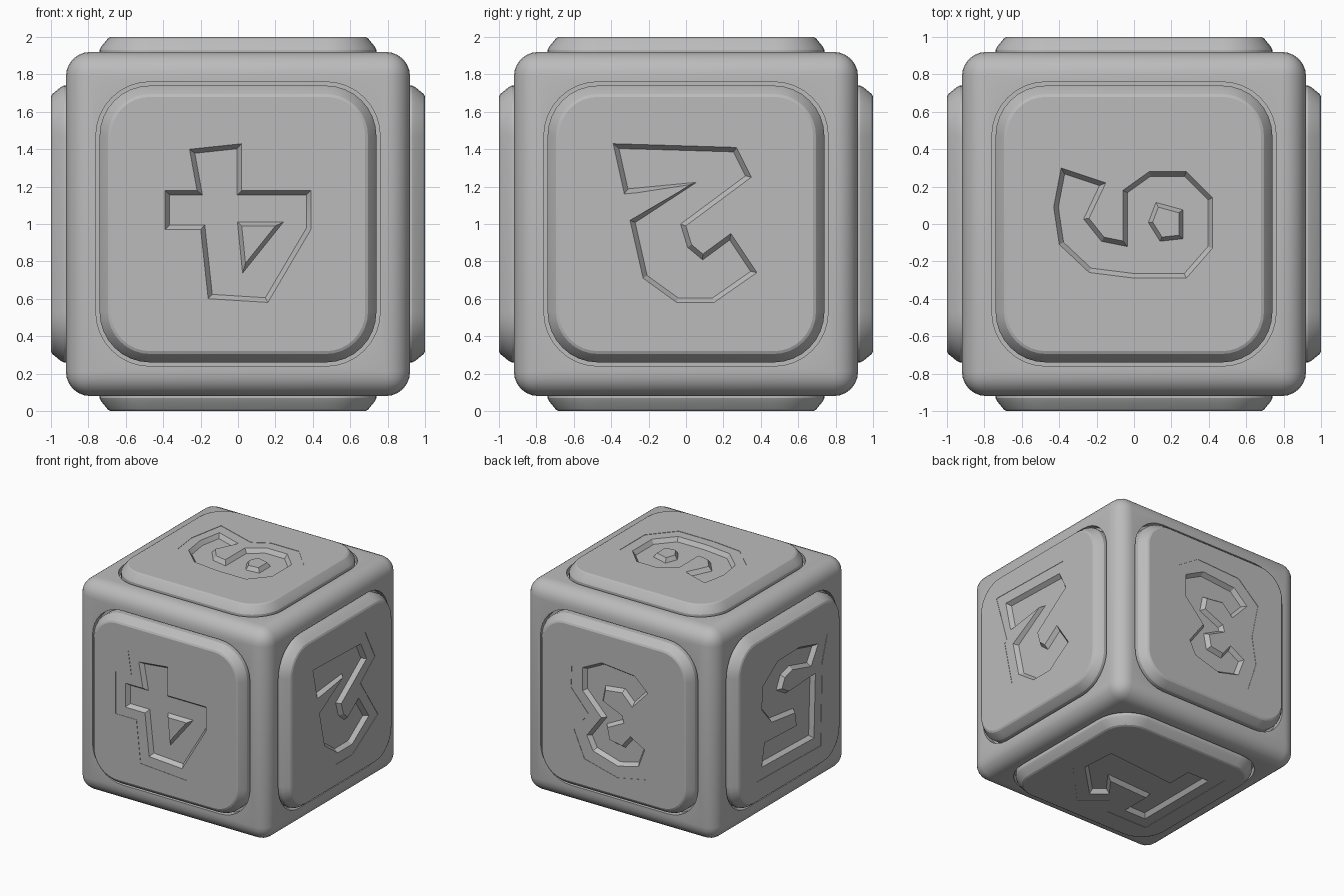
import bpy, bmesh, math
from mathutils import Matrix, Vector

cube = bpy.data.objects.get("Cube")
if cube:
    bpy.data.objects.remove(cube)

grey = bpy.data.materials.new("plain grey")
grey.use_nodes = True
grey.diffuse_color = (0.5, 0.5, 0.5, 1)
grey.node_tree.nodes["Principled BSDF"].inputs["Base Color"].default_value = (0.5, 0.5, 0.5, 1)

MIDDLE = Vector((0, 0, 1))
CORNER_CENTRE = 0.47


def make_object(name, bm, matrix):
    bmesh.ops.recalc_face_normals(bm, faces=bm.faces)
    mesh = bpy.data.meshes.new(name)
    bm.to_mesh(mesh)
    bm.free()
    mesh.materials.append(grey)
    obj = bpy.data.objects.new(name, mesh)
    obj.matrix_world = matrix
    bpy.context.collection.objects.link(obj)
    return obj


def loft(name, rings, matrix):
    """Solid through stacked outlines, given as (points, height) pairs."""
    bm = bmesh.new()
    loops = [[bm.verts.new((p[0], p[1], h)) for p in pts] for pts, h in rings]
    for low, high in zip(loops, loops[1:]):
        for i in range(len(low)):
            bm.faces.new((low[i - 1], low[i], high[i], high[i - 1]))
    bm.faces.new(loops[0][::-1])
    bm.faces.new(loops[-1])
    return make_object(name, bm, matrix)


def rounded_square(half, steps=8):
    """Square outline with arcs about shared corner centres."""
    pts = []
    for q in range(4):
        for s in range(steps + 1):
            a = math.pi / 2 * (q + s / steps)
            m = math.pi / 2 * (q + 0.5)
            r = half - CORNER_CENTRE
            pts.append((math.copysign(CORNER_CENTRE, math.cos(m)) + r * math.cos(a),
                        math.copysign(CORNER_CENTRE, math.sin(m)) + r * math.sin(a)))
    return pts


def inset(pts, dist):
    """Move every side of an outline inwards by dist, with mitred corners."""
    area = sum(a[0] * b[1] - a[1] * b[0] for a, b in zip(pts, pts[1:] + pts[:1]))
    side = 1 if area > 0 else -1
    result = []
    for i, p in enumerate(pts):
        p = Vector(p)
        d1 = (p - Vector(pts[i - 1])).normalized()
        d2 = (Vector(pts[(i + 1) % len(pts)]) - p).normalized()
        n1, n2 = Vector((-d1.y, d1.x)) * side, Vector((-d2.y, d2.x)) * side
        result.append(p + (n1 + n2) * dist / max(1 + n1.dot(n2), 0.25))
    return result


def cut(obj, cutter):
    """Subtract the cutter for good, then discard it."""
    cutter.hide_render = True
    mod = obj.modifiers.new("cut", "BOOLEAN")
    mod.operation, mod.solver, mod.object = "DIFFERENCE", "EXACT", cutter
    bpy.context.view_layer.update()
    select(obj)
    bpy.ops.object.modifier_apply(modifier=mod.name)
    bpy.data.objects.remove(cutter)


def select(obj):
    bpy.ops.object.select_all(action="DESELECT")
    obj.select_set(True)
    bpy.context.view_layer.objects.active = obj


def smooth(obj, degrees):
    select(obj)
    bpy.ops.object.shade_smooth_by_angle(angle=math.radians(degrees))


# Rounded body
bm = bmesh.new()
bmesh.ops.create_cube(bm, size=1.84)
bmesh.ops.bevel(bm, geom=bm.edges[:], offset=0.13, segments=6, profile=0.5, affect="EDGES")
body = make_object("body", bm, Matrix.Translation(MIDDLE))


def add_side(name, right, up, border, mark, hole=None):
    """Pocket, raised panel and engraved mark; outlines in hundredths."""
    u, v = Vector(right), Vector(up)
    frame = Matrix((u, v, u.cross(v))).transposed().to_4x4()
    frame = Matrix.Translation(MIDDLE) @ frame
    border, mark, hole = [[(x / 100, y / 100) for x, y in pts or []]
                          for pts in (border, mark, hole)]

    # Narrow groove around the panel
    pocket = rounded_square(0.76)
    cut(body, loft("pocket_cutter", [(pocket, 0.86), (pocket, 1.1)], frame))

    # Panel with a chamfered rim
    panel = loft(name + "_panel", [(rounded_square(half), h) for half, h in
                 ((0.74, 0.84), (0.74, 0.93), (0.73, 0.95), (0.695, 0.993), (0.68, 1))], frame)

    # Hairline border, then the tapered recess
    cut(panel, loft("border_cutter", [(border, 0.997), (border, 1.05)], frame))
    cut(panel, loft("mark_cutter", [(inset(mark, 0.025), 0.962), (inset(mark, -0.005), 1.005)], frame))
    smooth(panel, 25)

    # Island left standing inside the recess
    if hole:
        loft(name + "_island", [(inset(hole, -0.025), 0.955), (hole, 0.997)], frame)


add_side("front", (1, 0, 0), (0, 0, 1),
         [(-36, 47), (11, 52), (11, 27), (47, 27), (47, -5), (20, -51), (-24, -48),
          (-28, -11), (-48, -11), (-48, 26), (-33, 27)],
         [(-26, 40), (2, 43), (2, 18), (39, 18), (39, -3), (16, -42), (-16, -40),
          (-20, -3), (-39, -3), (-39, 18), (-22, 18)],
         [(2, -1), (20, -1), (4, -21)])

add_side("right", (0, 1, 0), (0, 0, 1),
         [(-50, 52), (32, 50), (46, 23), (26, 7), (50, -29), (15, -51), (-8, -51),
          (-31, -34), (-40, 7), (-37, 8)],
         [(-39, 43), (27, 41), (35, 25), (0, -1), (3, -11), (9, -16), (24, -5), (38, -26),
          (15, -42), (-5, -42), (-23, -29), (-30, 2), (2, 21), (-33, 16)])

add_side("top", (1, 0, 0), (0, 1, 0),
         [(-45, 41), (-8, 29), (6, 37), (33, 37), (51, 18), (51, -16), (33, -37),
          (-1, -37), (-28, -34), (-48, -15), (-51, 9)],
         [(-39, 30), (-15, 22), (-24, 3), (-16, -7), (-6, -9), (-6, 18), (8, 28), (28, 28),
          (42, 14), (42, -13), (28, -29), (0, -29), (-24, -26), (-40, -11), (-43, 9)],
         [(13, 9), (24, 6), (24, -6), (15, -7), (10, 1)])

add_side("back", (-1, 0, 0), (0, 0, 1),
         [(-40, 38), (-18, 52), (24, 50), (44, 32), (38, 2), (42, -22), (34, -47),
          (4, -53), (-28, -45), (-38, -22), (-24, -5), (-41, 14)],
         [(30, -22), (24, -38), (4, -43), (-20, -36), (-26, -24), (-12, -5), (-30, 14),
          (-30, 34), (-12, 43), (20, 40), (33, 28), (18, 12), (8, 22), (-8, 20),
          (-10, 10), (8, 2), (10, -4), (-6, -12), (-4, -22), (8, -24), (16, -14)])

add_side("left", (0, -1, 0), (0, 0, 1),
         [(-46, -52), (43, -54), (45, 18), (52, 40), (16, 52), (-20, 51), (-45, 33),
          (-47, 4), (-34, -13), (-43, -13)],
         [(-38, -42), (34, -44), (36, 12), (0, 10), (-10, 16), (-6, 24), (4, 27), (30, 20),
          (40, 36), (14, 43), (-16, 42), (-36, 28), (-38, 8), (-24, -8), (8, -12),
          (10, -24), (-34, -22)])

add_side("bottom", (1, 0, 0), (0, -1, 0),
         [(-54, 50), (-54, -47), (-14, -47), (-14, -27), (50, -32), (53, 12), (16, 51),
          (-10, 30), (-14, 50)],
         [(-45, 40), (-45, -38), (-24, -38), (-24, -16), (42, -22), (44, 8), (14, 38),
          (2, 28), (14, 12), (-24, 14), (-24, 40)])

smooth(body, 35)
